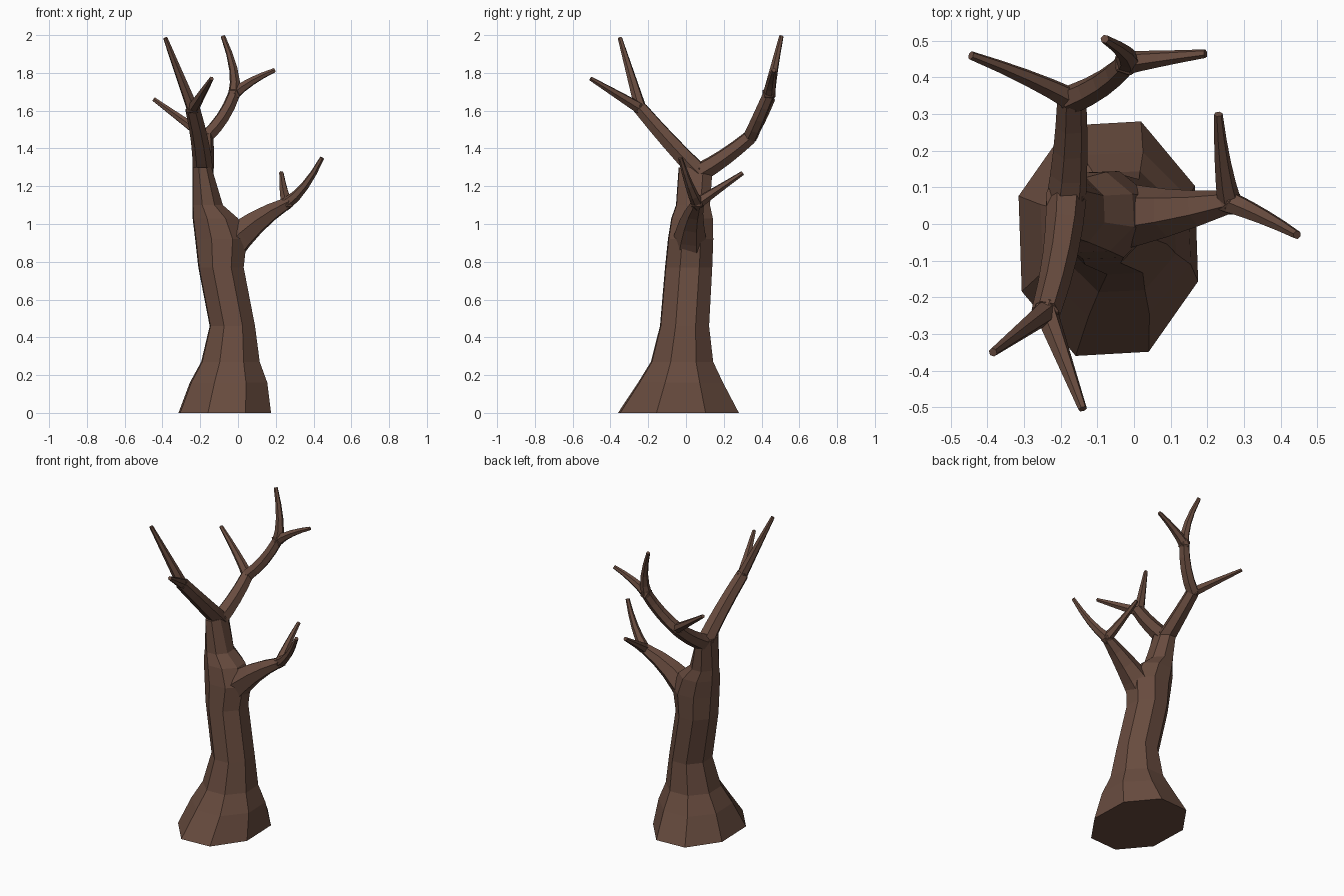
import bpy
import bmesh
from math import radians, sin, cos, tau
from mathutils import Vector

default_cube = bpy.data.objects.get("Cube")
if default_cube:
    bpy.data.objects.remove(default_cube, do_unlink=True)

brown = (0.138, 0.071, 0.049, 1)
bark = bpy.data.materials.new("brown bark")
bark.use_nodes = True
bark.diffuse_color = brown
shader = bark.node_tree.nodes["Principled BSDF"]
shader.inputs["Base Color"].default_value = brown
shader.inputs["Roughness"].default_value = 0.9


def add_object(name, bm):
    """Turn a finished bmesh into a flat-shaded bark object."""
    bmesh.ops.recalc_face_normals(bm, faces=bm.faces[:])
    mesh = bpy.data.meshes.new(name)
    bm.to_mesh(mesh)
    bm.free()
    mesh.materials.append(bark)
    part = bpy.data.objects.new(name, mesh)
    bpy.context.collection.objects.link(part)


def loft(name, rings):
    """Closed skin through a list of equal-sized point rings."""
    bm = bmesh.new()
    loops = [[bm.verts.new(point) for point in ring] for ring in rings]
    for low, high in zip(loops, loops[1:]):
        for i in range(len(low)):
            bm.faces.new((low[i - 1], low[i], high[i], high[i - 1]))
    bm.faces.new(loops[0])
    bm.faces.new(loops[-1])
    add_object(name, bm)


def point_on_curve(controls, t):
    """Point of a Bezier curve with any number of control points."""
    while len(controls) > 1:
        controls = [a.lerp(b, t) for a, b in zip(controls, controls[1:])]
    return controls[0]


def branch(name, controls, start_radius, end_radius, steps=4, sides=6):
    """Tapering faceted tube along a Bezier curve."""
    controls = [Vector(point) for point in controls]
    path = [point_on_curve(controls, k / steps) for k in range(steps + 1)]
    side = (path[-1] - path[0]).orthogonal()
    rings = []
    for k, centre in enumerate(path):
        along = (path[min(k + 1, steps)] - path[max(k - 1, 0)]).normalized()
        side = (side - along * side.dot(along)).normalized()
        across = along.cross(side)
        radius = start_radius + (end_radius - start_radius) * k / steps
        turns = [tau * i / sides for i in range(sides)]
        rings.append([centre + radius * (side * cos(a) + across * sin(a)) for a in turns])
    loft(name, rings)


def knot(name, centre, radius):
    """Small faceted swelling that joins the tubes meeting at a fork."""
    bm = bmesh.new()
    bmesh.ops.create_icosphere(bm, subdivisions=1, radius=radius)
    bmesh.ops.translate(bm, verts=bm.verts[:], vec=centre)
    add_object(name, bm)


# Trunk: eight-sided elliptical sections leaning back as they rise
sections = [  # height, centre x, half width, half depth
    (0, -0.07, 0.245, 0.32),
    (0.16, -0.05, 0.205, 0.225),
    (0.27, -0.04, 0.155, 0.165),
    (0.46, -0.03, 0.12, 0.13),
    (0.77, -0.09, 0.12, 0.125),
    (0.92, -0.09, 0.137, 0.12),
    (1.03, -0.12, 0.12, 0.11),
    (1.1, -0.16, 0.08, 0.09),
    (1.3, -0.19, 0.05, 0.09),
]
corners = [radians(25) + tau * i / 8 for i in range(8)]
trunk_rings = []
for height, centre_x, half_width, half_depth in sections:
    centre_y = 0.07 * height - 0.04
    trunk_rings.append([(centre_x + half_width * cos(a) / cos(radians(20)),
                         centre_y + half_depth * sin(a) / cos(radians(20)),
                         height) for a in corners])
loft("trunk", trunk_rings)

# Forks where the limbs divide
crotch = (-0.185, 0.07, 1.27)
left_fork = (0.26, 0.06, 1.11)
front_fork = (-0.24, -0.24, 1.61)
back_fork = (-0.17, 0.34, 1.46)
crown_fork = (-0.02, 0.44, 1.69)

# Limbs running from fork to fork
thick, medium, thin, tip = 0.055, 0.04, 0.033, 0.012
branch("left_limb", [(-0.06, 0.02, 0.87), (0.08, 0.02, 1.02), left_fork], 0.1, thin)
branch("front_limb", [crotch, (-0.19, -0.08, 1.42), front_fork], thick, medium)
branch("back_limb", [crotch, (-0.17, 0.2, 1.34), back_fork], thick, medium)
branch("crown_limb", [back_fork, (-0.07, 0.38, 1.55), crown_fork], medium, thin)

# Knots that close the joints
knot("crotch_knot", crotch, thick)
knot("left_knot", left_fork, medium)
knot("front_knot", front_fork, medium)
knot("back_knot", back_fork, medium)
knot("crown_knot", crown_fork, medium)

# Twigs tapering out from the forks
branch("left_outer_twig", [left_fork, (0.36, 0.02, 1.18), (0.445, -0.03, 1.35)], thin, tip)
branch("left_back_twig", [left_fork, (0.24, 0.15, 1.17), (0.23, 0.3, 1.27)], thin, tip)
branch("front_high_twig", [front_fork, (-0.385, -0.35, 1.985)], thin, tip)
branch("front_low_twig", [front_fork, (-0.14, -0.505, 1.77)], thin, tip)
branch("back_right_twig", [back_fork, (-0.28, 0.4, 1.54), (-0.445, 0.46, 1.66)], thin, tip)
branch("crown_high_twig", [crown_fork, (0, 0.46, 1.8), (-0.08, 0.505, 1.995)], thin, tip)
branch("crown_left_twig", [crown_fork, (0.06, 0.45, 1.76), (0.195, 0.465, 1.815)], thin, tip)
